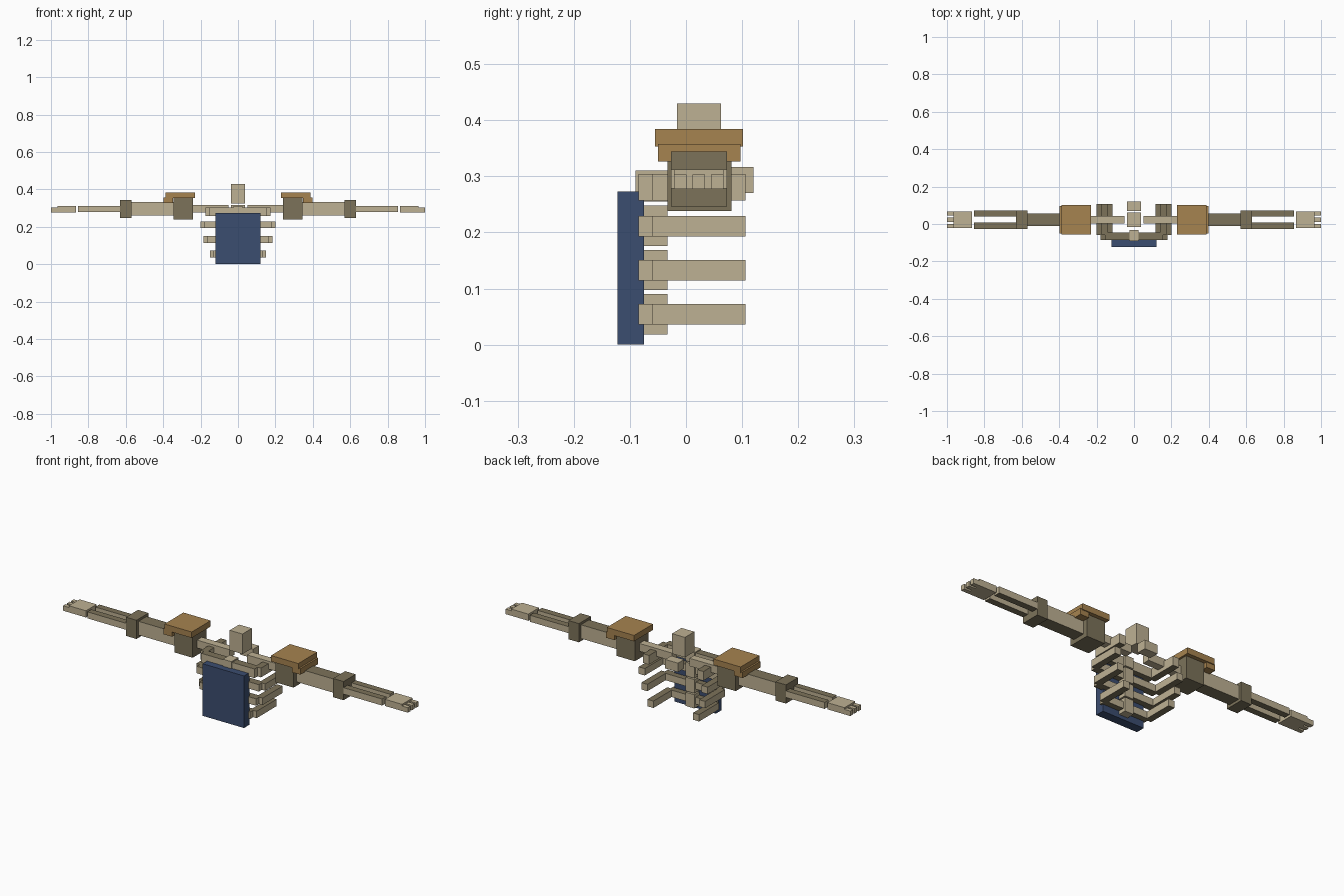
import bpy
import bmesh

default = bpy.data.objects.get("Cube")
if default:
    bpy.data.objects.remove(default, do_unlink=True)


def material(name, rgb):
    m = bpy.data.materials.new(name)
    m.use_nodes = True
    m.diffuse_color = (*rgb, 1)
    m.node_tree.nodes["Principled BSDF"].inputs["Base Color"].default_value = (*rgb, 1)
    return m


BONE = material("pale bone", (0.515, 0.44, 0.292))
DARK = material("dark bone", (0.202, 0.171, 0.102))
LEATHER = material("tan leather", (0.381, 0.227, 0.08))
BLUE = material("navy cloth", (0.044, 0.074, 0.162))


def box(name, x, y, z, mat, cap=None):
    """Box spanning three (min, max) ranges; cap colours its top and bottom."""
    bm = bmesh.new()
    bmesh.ops.create_cube(bm, size=1)
    for v in bm.verts:
        v.co = [r[0] + (c + 0.5) * (r[1] - r[0]) for r, c in zip((x, y, z), v.co)]
    bm.normal_update()
    mesh = bpy.data.meshes.new(name)
    mesh.materials.append(mat)
    if cap:
        mesh.materials.append(cap)
        for f in bm.faces:
            f.material_index = int(abs(f.normal.z) > 0.5)
    bm.to_mesh(mesh)
    bm.free()
    ob = bpy.data.objects.new(name, mesh)
    bpy.context.scene.collection.objects.link(ob)


def pair(name, x, y, z, mat, cap=None):
    box("left_" + name, x, y, z, mat, cap)
    box("right_" + name, (-x[1], -x[0]), y, z, mat, cap)


# Cloth panel, neck and breastbone
box("cloth_panel", (-0.12, 0.12), (-0.122, -0.075), (0, 0.273), BLUE)
box("neck", (-0.037, 0.037), (-0.016, 0.062), (0.325, 0.43), BONE)
box("breastbone", (-0.037, 0.037), (0.07, 0.12), (0.27, 0.317), BONE)

# Spine
for i in range(3):
    z = 0.018 + i * 0.079
    box(f"vertebra_{i + 1}", (-0.025, 0.025), (-0.075, -0.033), (z, z + 0.072), BONE)
box("top_vertebra", (-0.025, 0.025), (-0.09, -0.033), (0.255, 0.31), BONE)

# Ribs: a cross bar with a side bar at each end
for i, reach in enumerate((0.15, 0.185, 0.2, 0.175)):
    z = (0.036 + i * 0.0785, 0.072 + i * 0.0785 - (i == 3) * 0.015)
    z = (z[0] - (i == 3) * 0.015, z[1] + (i == 3) * 0.012)
    inner = reach - 0.035
    box(f"rib_{i + 1}_cross", (-inner - 0.015, inner + 0.015), (-0.085, -0.045), z, BONE, DARK)
    pair(f"rib_{i + 1}_side", (inner, reach), (-0.06, 0.106), z, BONE, DARK)

# Shoulders and arms
pair("collarbone", (0.05, 0.24), (0.003, 0.043), (0.276, 0.317), BONE)
pair("shoulder", (0.24, 0.345), (-0.033, 0.081), (0.238, 0.354), DARK)
pair("shoulder_pad", (0.23, 0.388), (-0.055, 0.102), (0.353, 0.384), LEATHER)
pair("shoulder_pad_rim", (0.347, 0.397), (-0.05, 0.097), (0.326, 0.358), LEATHER)
pair("upper_arm", (0.345, 0.57), (-0.01, 0.057), (0.26, 0.332), BONE, DARK)
pair("elbow", (0.57, 0.631), (-0.027, 0.073), (0.246, 0.344), DARK)
for side, y in (("back", (0.039, 0.073)), ("front", (-0.027, 0.007))):
    pair(f"forearm_{side}", (0.631, 0.855), y, (0.278, 0.312), BONE, DARK)

# Hands
pair("palm", (0.867, 0.966), (-0.021, 0.067), (0.277, 0.312), BONE)
for i in range(3):
    y = -0.021 + i * 0.033
    pair(f"finger_{i + 1}", (0.966, 1.0), (y, y + 0.022), (0.277, 0.303), BONE)
